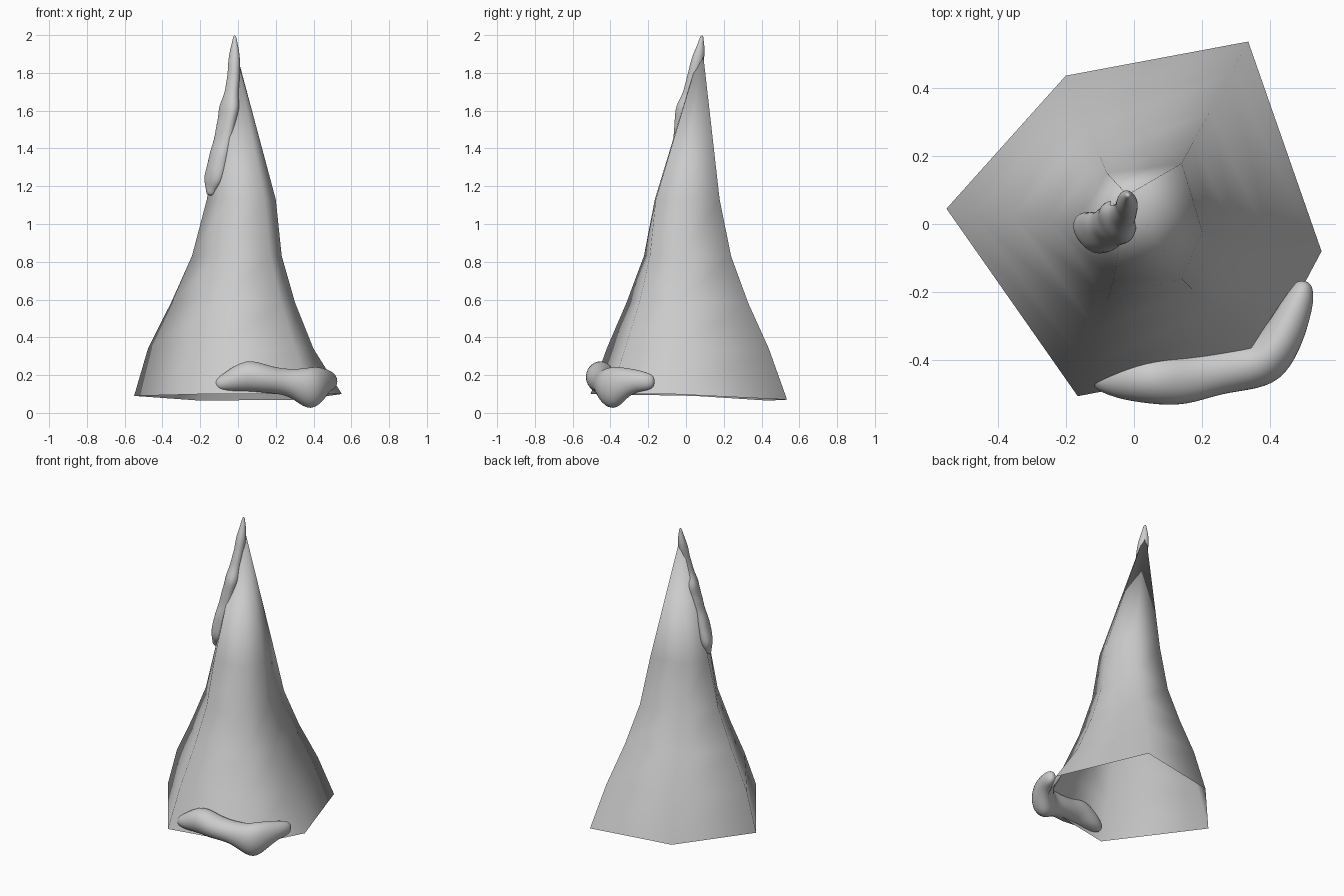
import bpy, bmesh, math, random
from mathutils import Vector

if "Cube" in bpy.data.objects:
    bpy.data.objects.remove(bpy.data.objects["Cube"])

random.seed(4)


def finish(name, bm, levels=0):
    me = bpy.data.meshes.new(name)
    bm.to_mesh(me)
    bm.free()
    for p in me.polygons:
        p.use_smooth = True
    ob = bpy.data.objects.new(name, me)
    bpy.context.collection.objects.link(ob)
    if levels:
        mod = ob.modifiers.new("round", "SUBSURF")
        mod.levels = mod.render_levels = levels
    return ob


def bridge(bm, lower, upper):
    n = len(lower)
    for i in range(n):
        j = (i + 1) % n
        bm.faces.new((lower[i], lower[j], upper[j], upper[i]))


# Hollow six-sided spire: foot corner, shoulder corner, flare at three levels between
corners = [
    ((-.55, .045, .09), (-.165, .0), (.81, .49, .205)),
    ((-.165, -.505, .10), (-.06, -.165), (.75, .44, .17)),
    ((.38, -.40, .10), (.14, -.16), (.68, .36, .13)),
    ((.55, -.08, .10), (.20, -.02), (.57, .29, .09)),
    ((.335, .535, .07), (.14, .178), (.73, .42, .17)),
    ((-.20, .435, .065), (-.08, .15), (.75, .44, .17)),
]
heights = (.34, .585, .83)
bm = bmesh.new()
rings = [[bm.verts.new(foot) for foot, _, _ in corners]]
for k, h in enumerate(heights):
    rings.append([bm.verts.new((s[0] + (f[0] - s[0]) * w[k],
                                s[1] + (f[1] - s[1]) * w[k], h))
                  for f, s, w in corners])
rings.append([bm.verts.new((s[0], s[1], 1.13)) for _, s, _ in corners])
for lo, hi in zip(rings, rings[1:]):
    bridge(bm, lo, hi)
apex = bm.verts.new((-.02, .085, 1.95))
for i in range(6):
    bm.faces.new((rings[-1][i], rings[-1][(i + 1) % 6], apex))
finish("spire", bm)


def clump(name, path, ref, jitter, split, sides=10):
    """Lumpy loft; each path row is x, y, z, half width, half depth."""
    rows = []
    for a, b in zip(path, path[1:]):
        for s in range(split):
            rows.append([p + (q - p) * s / split for p, q in zip(a, b)])
    rows.append(list(path[-1]))
    ref = Vector(ref)
    bm = bmesh.new()
    loops = []
    for i, r in enumerate(rows):
        t = Vector(rows[min(i + 1, len(rows) - 1)][:3]) - Vector(rows[max(i - 1, 0)][:3])
        side = t.cross(ref).normalized()
        up = side.cross(t).normalized()
        grow = random.uniform(1 - jitter, 1 + jitter)
        loop = []
        for k in range(sides):
            a = 2 * math.pi * k / sides
            g = 1.05 * grow * random.uniform(1 - jitter / 2, 1 + jitter / 2)
            loop.append(bm.verts.new(Vector(r[:3]) + g * (
                side * r[3] * math.cos(a) + up * r[4] * math.sin(a))))
        loops.append(loop)
    for lo, hi in zip(loops, loops[1:]):
        bridge(bm, lo, hi)
    bm.faces.new(loops[0])
    bm.faces.new(loops[-1])
    bmesh.ops.recalc_face_normals(bm, faces=bm.faces)
    return finish(name, bm, 2)


# Ragged growth hanging from the tip down one side
clump("upper_growth", [
    (-.018, .085, 2.0, .008, .008),
    (-.018, .075, 1.92, .025, .022),
    (-.022, .045, 1.80, .038, .035),
    (-.035, .02, 1.68, .05, .04),
    (-.055, .0, 1.56, .07, .045),
    (-.08, -.015, 1.44, .07, .045),
    (-.11, -.025, 1.32, .07, .05),
    (-.135, -.025, 1.22, .055, .035),
    (-.15, -.025, 1.15, .025, .02),
], (-.8, -.6, 0), .16, 2)

# Lumpy growth wrapped around the front foot corner
clump("lower_growth", [
    (-.125, -.46, .145, .02, .025),
    (-.06, -.455, .16, .055, .05),
    (.05, -.455, .205, .075, .09),
    (.14, -.455, .18, .08, .075),
    (.24, -.43, .165, .068, .065),
    (.32, -.42, .155, .07, .085),
    (.385, -.40, .12, .08, .12),
    (.435, -.34, .165, .06, .085),
    (.47, -.26, .17, .052, .06),
    (.495, -.20, .165, .035, .045),
    (.50, -.165, .165, .018, .025),
], (0, 0, 1), .05, 1)
